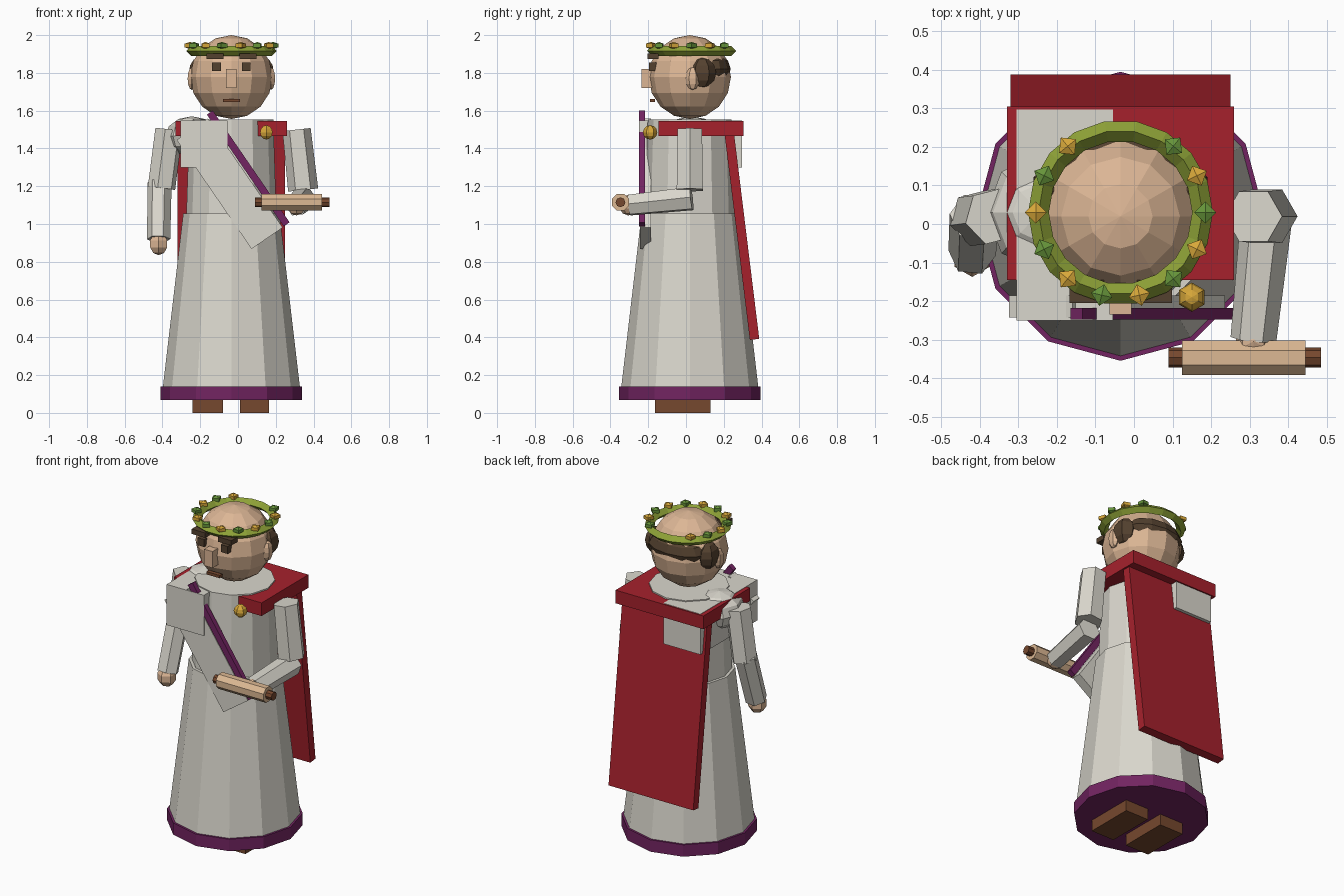
import bpy, math
from mathutils import Vector, Matrix

if "Cube" in bpy.data.objects:
    bpy.data.objects.remove(bpy.data.objects["Cube"])

CX, CY = -0.035, 0.02  # body axis


def mat(name, r, g, b):
    m = bpy.data.materials.new(name)
    lin = [((c / 255 + 0.055) / 1.055) ** 2.4 for c in (r, g, b)]
    m.diffuse_color = (*lin, 1)
    m.use_nodes = True
    m.node_tree.nodes["Principled BSDF"].inputs["Base Color"].default_value = m.diffuse_color
    return m


WHITE = mat("off_white_cloth", 218, 215, 205)
RED = mat("red_cloth", 166, 33, 44)
PURPLE = mat("purple_trim", 114, 36, 97)
SKIN = mat("skin", 220, 182, 149)
HAIR = mat("dark_hair", 84, 65, 47)
LEATHER = mat("brown_leather", 118, 72, 46)
VINE = mat("olive_vine", 142, 162, 55)
LEAF = mat("leaf_green", 102, 148, 58)
GOLD = mat("gold", 216, 168, 58)
PAPER = mat("parchment", 220, 184, 147)


def finish(name, m):
    o = bpy.context.object
    o.name = name
    o.data.materials.append(m)
    return o


def box(name, m, x, y, z, rot=(0, 0, 0)):
    """Box from (min, max) ranges, turned about its centre."""
    bpy.ops.mesh.primitive_cube_add(
        size=1, location=[sum(r) / 2 for r in (x, y, z)], rotation=rot)
    o = finish(name, m)
    o.scale = [r[1] - r[0] for r in (x, y, z)]
    return o


def ball(name, m, loc, scale, seg=8, rings=6):
    bpy.ops.mesh.primitive_uv_sphere_add(segments=seg, ring_count=rings, radius=1, location=loc)
    o = finish(name, m)
    o.scale = scale
    return o


def tube(name, m, a, b, r1, r2, sides, twist=0):
    """Tapered prism from point a to point b."""
    a, b = Vector(a), Vector(b)
    d = b - a
    bpy.ops.mesh.primitive_cone_add(vertices=sides, radius1=r1, radius2=r2, depth=d.length)
    o = finish(name, m)
    q = Vector((0, 0, 1)).rotation_difference(d.normalized())
    o.matrix_world = (Matrix.Translation((a + b) / 2) @ q.to_matrix().to_4x4()
                      @ Matrix.Rotation(twist, 4, 'Z'))
    return o


# Robe
tube("skirt", WHITE, (CX, CY, 0.075), (CX, CY, 1.055), 0.37, 0.255, 12)
tube("hem", PURPLE, (CX, CY, 0.068), (CX, CY, 0.14), 0.375, 0.375, 12)
tube("torso", WHITE, (CX, CY, 1.0), (CX, CY, 1.553), 0.24, 0.222, 12)

# Shoes
box("shoe_left", LEATHER, (-0.24, -0.08), (-0.165, 0.13), (0, 0.08))
box("shoe_right", LEATHER, (0.01, 0.165), (-0.165, 0.13), (0, 0.08))

# Cape: shoulder yoke and sloping back panel
box("cape_yoke", RED, (-0.33, 0.26), (-0.145, 0.305), (1.465, 1.545))
box("cape_back", RED, (-0.32, 0.25), (0.27, 0.32), (0.385, 1.50), (math.radians(7), 0, 0))

# Draped shoulder cloth, diagonal sash and its trim
box("shoulder_drape", WHITE, (-0.305, -0.055), (-0.25, 0.297), (1.30, 1.547))
ball("shoulder_fold", WHITE, (-0.245, 0.03, 1.465), (0.14, 0.15, 0.105))
tilt = (0, math.radians(-34.5), 0)
box("sash", WHITE, (-0.144, 0.056), (-0.243, -0.185), (0.863, 1.563), tilt)
box("sash_trim", PURPLE, (0.035, 0.073), (-0.248, -0.218), (0.935, 1.653), tilt)
ball("brooch", GOLD, (0.15, -0.19, 1.485), (0.038, 0.038, 0.038), 6, 6)

# Hanging arm
T = math.radians(30)
tube("sleeve_left", WHITE, (-0.365, 0.02, 1.50), (-0.405, 0.015, 1.19), 0.075, 0.075, 6, T)
tube("forearm_left", WHITE, (-0.415, 0.02, 1.22), (-0.42, -0.075, 0.92), 0.064, 0.062, 6, T)
ball("hand_left", SKIN, (-0.42, -0.085, 0.895), (0.055, 0.055, 0.06), 6, 5)

# Bent arm holding a scroll
tube("sleeve_right", WHITE, (0.31, 0.02, 1.50), (0.345, 0.02, 1.18), 0.075, 0.08, 6, T)
tube("forearm_right", WHITE, (0.345, 0.03, 1.135), (0.31, -0.30, 1.10), 0.068, 0.06, 6, T)
ball("hand_right", SKIN, (0.31, -0.305, 1.10), (0.055, 0.05, 0.055), 6, 5)
tube("scroll", PAPER, (0.125, -0.347, 1.115), (0.445, -0.347, 1.115), 0.048, 0.048, 8, math.radians(22.5))
tube("scroll_rod", LEATHER, (0.09, -0.347, 1.115), (0.485, -0.347, 1.115), 0.026, 0.026, 8)

# Head and face
ball("head", SKIN, (CX, CY, 1.778), (0.218, 0.218, 0.222), 12, 8)
box("nose", SKIN, (-0.063, -0.007), (-0.235, -0.17), (1.72, 1.82))
box("mouth", LEATHER, (-0.08, 0.01), (-0.19, -0.165), (1.645, 1.662))
for side, s in (("left", -1), ("right", 1)):
    ex, bx = CX + s * 0.079, CX + s * 0.088
    box("eye_" + side, HAIR, (ex - 0.023, ex + 0.023), (-0.195, -0.155), (1.81, 1.855))
    box("brow_" + side, HAIR, (bx - 0.045, bx + 0.045), (-0.205, -0.145), (1.873, 1.903))
    ball("ear_" + side, SKIN, (CX + s * 0.21, 0.035, 1.77), (0.025, 0.038, 0.06), 6, 6)
    ball("side_hair_" + side, HAIR, (CX + s * 0.175, 0.085, 1.80), (0.058, 0.075, 0.08), 6, 6)
ball("back_hair", HAIR, (CX, 0.125, 1.82), (0.185, 0.112, 0.09), 12, 6)

# Wreath, open at the back between the leaves
WY = 0.03
bpy.ops.mesh.primitive_torus_add(major_segments=18, minor_segments=4, major_radius=0.213,
                                 minor_radius=0.027, location=(CX, WY, 1.916))
finish("wreath_band", VINE)
for i in range(14):
    if i in (3, 4):
        continue
    a = math.tau * i / 14
    loc = (CX + 0.22 * math.cos(a), WY + 0.22 * math.sin(a), 1.945)
    o = ball("wreath_leaf_%d" % i, GOLD if i % 2 else LEAF, loc, (0.033, 0.033, 0.019), 4, 3)
    o.rotation_euler.z = a
